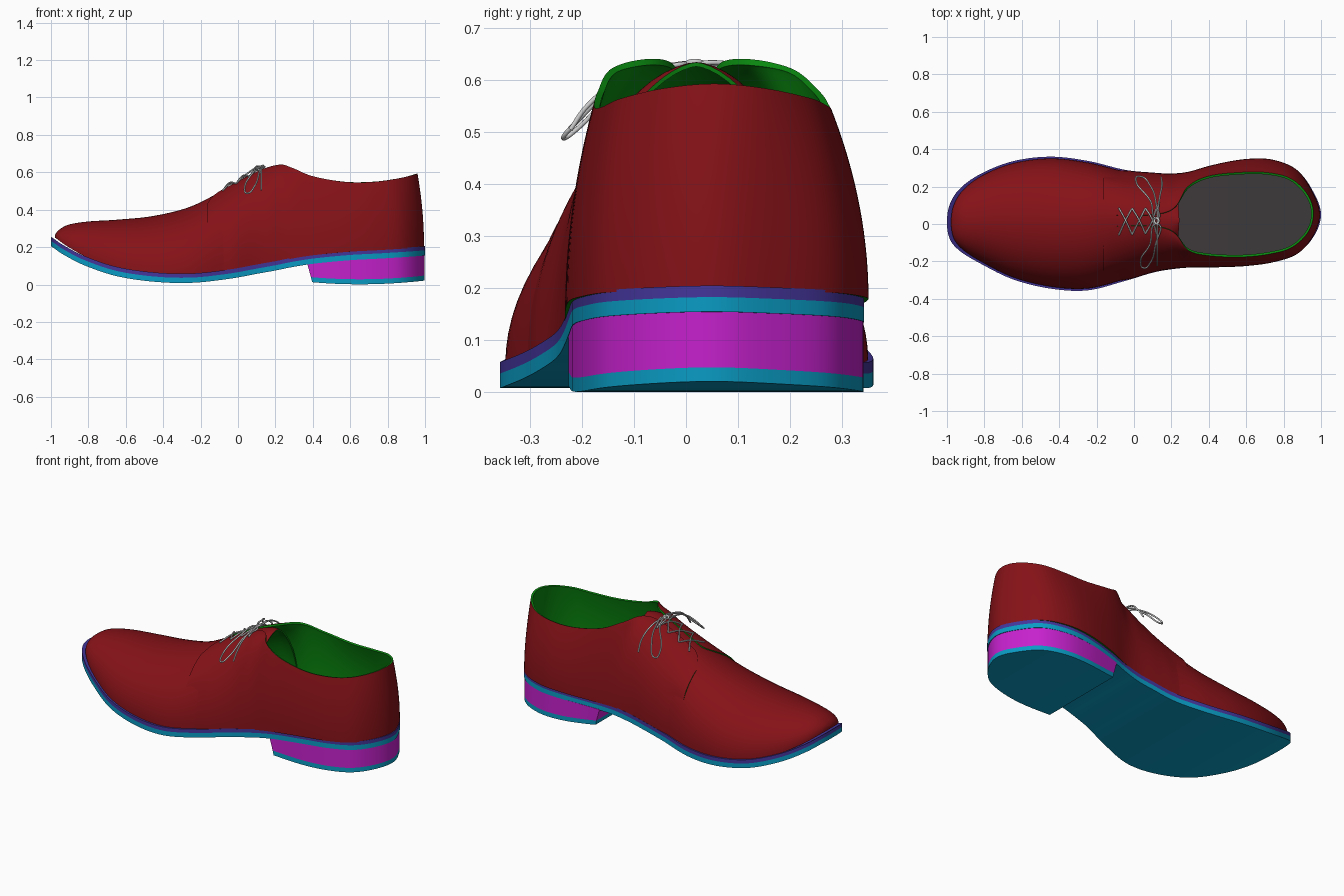
import bpy, bmesh, math
from mathutils import Vector

if "Cube" in bpy.data.objects:
    bpy.data.objects.remove(bpy.data.objects["Cube"])

# Toe-to-heel stations: sole x, left y, right y, underside z | top edge x, left y, right y, z
ROWS = [
    (-1.0, .01, .01, .205, -.978, .01, .01, .264),
    (-.985, .105, -.08, .195, -.96, .015, .015, .29),
    (-.93, .19, -.145, .158, -.905, .02, .02, .32),
    (-.82, .268, -.212, .102, -.80, .02, .02, .337),
    (-.65, .335, -.295, .045, -.64, .02, .02, .347),
    (-.45, .36, -.345, .015, -.45, .02, .02, .367),
    (-.25, .338, -.355, .009, -.25, .02, .02, .418),
    (-.05, .29, -.305, .03, -.05, .02, .02, .52),
    (.10, .275, -.26, .057, .11, .03, .01, .602),
    (.20, .27, -.242, .075, .22, .09, -.05, .634),
    (.30, .28, -.232, .095, .29, .195, -.135, .620),
    (.42, .307, -.225, .113, .40, .25, -.163, .577),
    (.60, .338, -.217, .13, .57, .27, -.17, .547),
    (.75, .335, -.197, .138, .72, .268, -.155, .547),
    (.88, .28, -.153, .146, .84, .235, -.12, .563),
    (.965, .16, -.06, .152, .925, .15, -.04, .583),
    (1.0, .05, .05, .155, .953, .055, .055, .592),
]
N = len(ROWS) - 1          # heel station; the ring runs 0..2N
RING = [(r[0], r[1], r[3], r[4], r[5], r[7]) for r in ROWS]
RING += [(r[0], r[2], r[3], r[4], r[6], r[7]) for r in ROWS[-2:0:-1]]


def ring(t):
    """Smooth closed interpolation through the stations."""
    i = math.floor(t)
    f = t - i
    a, b, c, d = (RING[(i + k) % len(RING)] for k in (-1, 0, 1, 2))
    return [q + .5 * f * (s - p + f * (2 * p - 5 * q + 4 * s - u + f * (3 * (q - s) + u - p)))
            for p, q, s, u in zip(a, b, c, d)]


def span(a, b, n):
    return [a + (b - a) * i / n for i in range(n + 1)]


def smooth(a, b, x):
    x = min(1, max(0, (x - a) / (b - a)))
    return x * x * (3 - 2 * x)


def shell(t, v, ridge=False):
    """Point on the upper: v = 0 at the welt, v = 1 at the ridge or collar."""
    x, y, z, xt, yt, zt = ring(t)
    side = min(t, 2 * N - t)
    if ridge:
        yt = .02
    x = x * .988 + .01 * smooth(-.75, -1, x)
    y = .01 + (y - .01) * (.972 + .035 * smooth(9.5, 11.5, side))
    z += .045
    q = .5 + .5 * smooth(8.5, 11, side)
    s = math.sin(v * math.pi / 2)
    w = max(0, 1 - s * s) ** q
    return Vector((xt + (x - xt) * w, yt + (y - yt) * w, z + (zt - z) * s))


def material(name, rgb):
    m = bpy.data.materials.new(name)
    m.diffuse_color = (*rgb, 1)
    m.use_nodes = True
    m.node_tree.nodes["Principled BSDF"].inputs["Base Color"].default_value = m.diffuse_color
    return m


RED = material("red leather", (.235, .006, .009))
GREEN = material("green lining", (.003, .25, .005))
TEAL = material("teal sole", (.003, .33, .55))
BLUE = material("blue welt", (.058, .036, .33))
MAGENTA = material("magenta heel", (.56, .015, .61))
DARK = material("dark grey floor", (.047, .041, .044))


def loft(name, rows, mats, closed=False, solid=None):
    """Skin rows of points; closed rows make a capped solid."""
    bm = bmesh.new()
    vs = [[bm.verts.new(p) for p in r] for r in rows]
    n = len(rows[0])
    for a, b in zip(vs, vs[1:]):
        for j in range(n if closed else n - 1):
            k = (j + 1) % n
            bm.faces.new((a[j], a[k], b[k], b[j]))
    if closed:
        bm.faces.new(vs[0])
        bm.faces.new(vs[-1])
    bmesh.ops.remove_doubles(bm, verts=bm.verts, dist=.0004)
    if closed:
        bmesh.ops.recalc_face_normals(bm, faces=bm.faces)
    me = bpy.data.meshes.new(name)
    bm.to_mesh(me)
    bm.free()
    ob = bpy.data.objects.new(name, me)
    bpy.context.collection.objects.link(ob)
    for m in mats:
        me.materials.append(m)
    bpy.ops.object.select_all(action='DESELECT')
    ob.select_set(True)
    bpy.context.view_layer.objects.active = ob
    if solid:
        mod = ob.modifiers.new("thickness", 'SOLIDIFY')
        mod.thickness, mod.offset = solid
        mod.material_offset = mod.material_offset_rim = 1
        bpy.ops.object.modifier_apply(modifier=mod.name)
    bpy.ops.object.shade_smooth_by_angle(angle=math.radians(40))
    return ob


def slab(name, t0, low, high, mat, inset=1.0, slant=(0, 0)):
    """Layer following the sole outline; low/high give z from (x, underside z)."""
    rows = []
    for t in span(t0, N, int((N - t0) * 7)):
        l, r = ring(t), ring(2 * N - t)
        x, z = l[0], l[2]
        yl, yr = (.01 + (p[1] - .01) * inset for p in (l, r))
        a, b = low(x, z), high(x, z)
        fade = max(0, 1 - (t - t0) / 2)
        xa, xb = (x * inset + k * fade for k in slant)
        rows.append([(xa, yl, a), (xb, yl, b), (xb, yr, b), (xa, yr, a)])
    return loft(name, rows, [mat], closed=True)


def heel_z(x):
    return .001 + .02 * ((x - .65) / .35) ** 2


# Sole layers, heel block and inner floor
slab("outsole", 0, lambda x, z: z, lambda x, z: z + .028, TEAL)
slab("welt", 0, lambda x, z: z + .028, lambda x, z: z + .05, BLUE)
slab("heel_block", 10.75, lambda x, z: heel_z(x) + .027, lambda x, z: z + .002, MAGENTA,
     .997, (.006, -.014))
slab("heel_cap", 10.75, lambda x, z: heel_z(x), lambda x, z: heel_z(x) + .027, TEAL,
     .997, (.012, .006))
slab("insole", 0, lambda x, z: z + .045, lambda x, z: z + .062, DARK, .955)

# Vamp with tongue: full arches from the toe to the throat
vamp = []
for t in span(0, 9.3, 80):
    half = span(0, 1, 18)
    vamp.append([shell(t, v, True) for v in half] +
                [shell(2 * N - t, v, True) for v in half[-2::-1]])
loft("vamp_and_tongue", vamp, [RED, GREEN], solid=(.008, -1))

# Quarters: overlaid side panels joined around the heel
FRONT = 6.42


def quarter_point(t, k):
    side = min(t, 2 * N - t)
    corner = max(0, 1 - (side - FRONT) / .4)
    v = k * (.94 - .2 * corner ** 2 + .06 * smooth(7.8, 9, side))
    p = shell(t, v)
    # the lower front corner sinks below the vamp
    sink = .013 * (1 - smooth(.3, .5, v)) * (1 - smooth(FRONT, 7.3, side))
    p.y -= math.copysign(sink, p.y)
    return p


quarter = [[quarter_point(t, k) for k in span(0, 1, 22)]
           for t in span(FRONT, 2 * N - FRONT, 170)]
loft("quarters", quarter, [RED, GREEN], solid=(.012, .1))


# Laces
def lace(name, pts, cyclic=False, r=.0045):
    cu = bpy.data.curves.new(name, 'CURVE')
    cu.dimensions = '3D'
    cu.bevel_depth, cu.bevel_resolution, cu.resolution_u = r, 2, 8
    cu.use_fill_caps = True
    sp = cu.splines.new('BEZIER')
    sp.bezier_points.add(len(pts) - 1)
    for b, p in zip(sp.bezier_points, pts):
        b.co = p
        b.handle_left_type = b.handle_right_type = 'AUTO'
    sp.use_cyclic_u = cyclic
    ob = bpy.data.objects.new(name, cu)
    bpy.context.collection.objects.link(ob)


def eyelet(t, v, side):
    return shell(t if side > 0 else 2 * N - t, v) + Vector((-.004, 0, .012))


holes = (6.85, 7.25, 7.7, 8.15)
for i, (a, b) in enumerate(zip(holes, holes[1:])):
    for side in (1, -1):
        p, q = eyelet(a, .84, side), eyelet(b, .84, -side)
        mid = eyelet((a + b) / 2, 1, side) + Vector((0, 0, .003 + .004 * side))
        lace(f"lace_cross_{i}_{'left' if side > 0 else 'right'}", [p, mid, q])
lace("lace_bar", [eyelet(8.15, .8, 1), (.125, .02, .629), eyelet(8.15, .8, -1)])
lace("lace_knot", [(.115, .03, .628), (.13, .026, .634), (.13, .008, .634), (.115, .004, .628)],
     True, .006)

# Bow loops and loose ends
lace("bow_loop_left", [(.125, .03, .632), (.09, .12, .622), (.01, .235, .53), (.025, .255, .50),
                       (.09, .20, .56), (.12, .10, .627)], True)
lace("bow_loop_right", [(.125, .0, .632), (.085, -.11, .605), (.035, -.205, .51),
                        (.05, -.235, .488), (.085, -.21, .52), (.115, -.11, .605)], True)
lace("lace_end_left", [(.125, .03, .632), (.135, .13, .622), (.15, .21, .56), (.145, .25, .50)])
lace("lace_end_right", [(.125, .0, .632), (.125, -.11, .61), (.125, -.19, .55), (.125, -.222, .505)])
